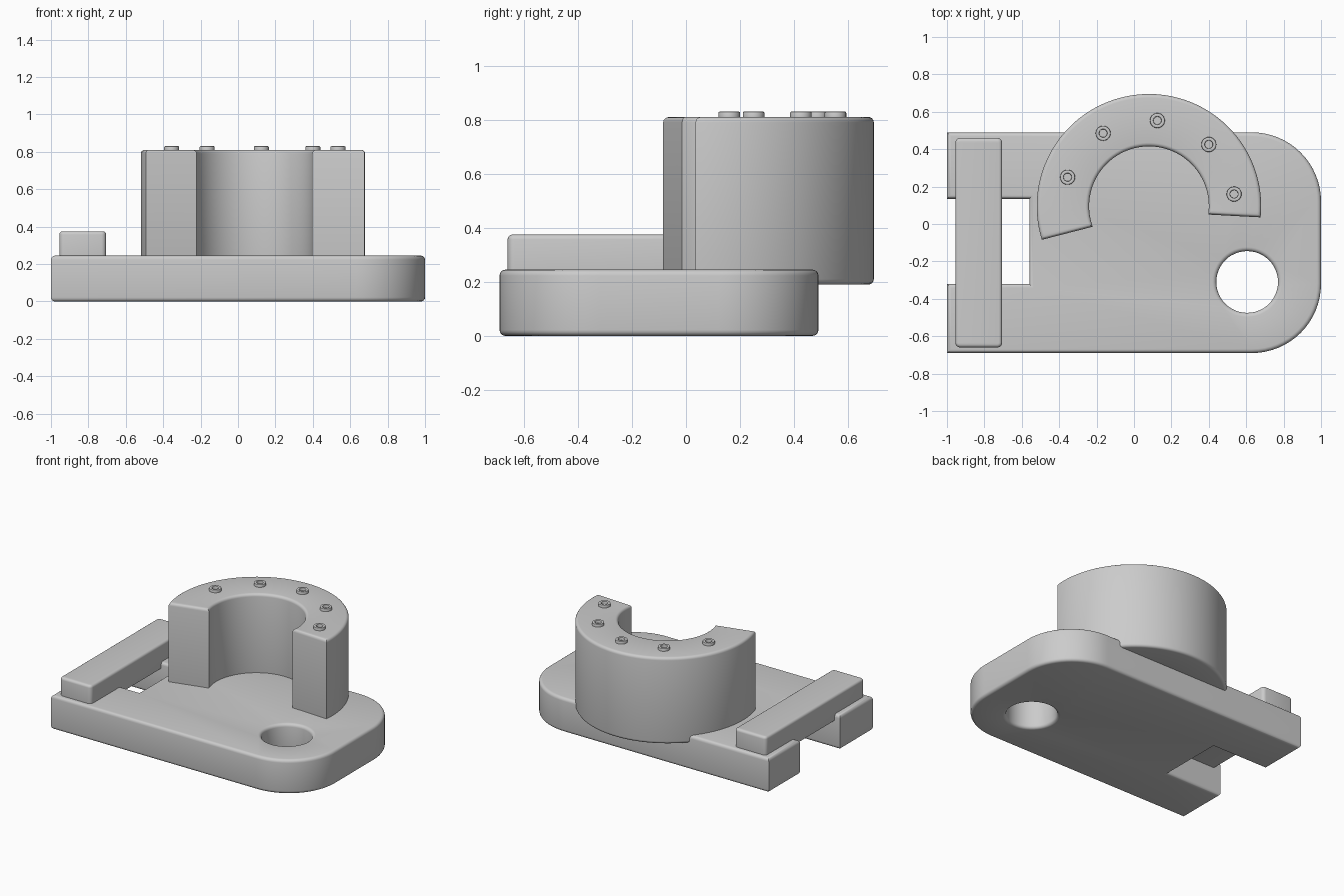
import bpy, bmesh
from math import sin, cos, pi, radians
from mathutils import Vector

if "Cube" in bpy.data.objects:
    bpy.data.objects.remove(bpy.data.objects["Cube"])


def arc(cx, cy, r, a0, a1, n):
    """Points on an arc, angles in degrees."""
    return [(cx + r * cos(radians(a0 + (a1 - a0) * i / n)),
             cy + r * sin(radians(a0 + (a1 - a0) * i / n))) for i in range(n + 1)]


def circle(cx, cy, r, n, hole=False):
    pts = arc(cx, cy, r, 0, 360, n)[:-1]
    return pts[::-1] if hole else pts


def inset(loop, d):
    """Mitred inset towards the left side of each edge."""
    out = []
    for i, p in enumerate(loop):
        p = Vector(p)
        e0 = (p - Vector(loop[i - 1])).normalized()
        e1 = (Vector(loop[(i + 1) % len(loop)]) - p).normalized()
        n0, n1 = Vector((-e0.y, e0.x)), Vector((-e1.y, e1.x))
        out.append(p + (n0 + n1) * (d / (1 + n0.dot(n1))))
    return out


def slab(name, loops, z0, z1, bevel, segs=4):
    """Prism with rounded rims; outer loop runs CCW, hole loops run CW."""
    steps = [pi / 2 * i / segs for i in range(segs + 1)]
    profile = [(bevel * (1 - sin(a)), z0 + bevel * (1 - cos(a))) for a in steps]
    profile += [(d, z0 + z1 - z) for d, z in reversed(profile)]
    bm = bmesh.new()
    caps = [[], []]
    for loop in loops:
        rings = [[bm.verts.new((p[0], p[1], z)) for p in inset(loop, d)]
                 for d, z in profile]
        n = len(loop)
        for a, b in zip(rings, rings[1:]):
            for i in range(n):
                j = (i + 1) % n
                bm.faces.new((a[i], a[j], b[j], b[i]))
        for cap, ring in zip(caps, (rings[0], rings[-1])):
            cap += [bm.edges.get((ring[i - 1], ring[i])) for i in range(n)]
    for cap in caps:
        bmesh.ops.triangle_fill(bm, edges=cap, use_beauty=True)
    bmesh.ops.recalc_face_normals(bm, faces=bm.faces)
    mesh = bpy.data.meshes.new(name)
    bm.to_mesh(mesh)
    bm.free()
    ob = bpy.data.objects.new(name, mesh)
    bpy.context.collection.objects.link(ob)
    bpy.ops.object.select_all(action='DESELECT')
    ob.select_set(True)
    bpy.context.view_layer.objects.active = ob
    bpy.ops.object.shade_smooth_by_angle(angle=radians(35))
    return ob


# Base plate: rounded right corners, open slot at the left, round hole
R = 0.37
outline = ([(-1, -0.69)] + arc(1 - R, -0.69 + R, R, -90, 0, 16)
           + arc(1 - R, 0.49 - R, R, 0, 90, 16)
           + [(-1, 0.49), (-1, 0.135), (-0.56, 0.135), (-0.56, -0.32), (-1, -0.32)])
slab("base_plate", [outline, circle(0.605, -0.31, 0.165, 48, True)], 0, 0.245, 0.022)

# Cross bar over the slot
x0, x1, y0, y1, r = -0.955, -0.705, -0.66, 0.46, 0.025
bar = (arc(x1 - r, y0 + r, r, -90, 0, 4) + arc(x1 - r, y1 - r, r, 0, 90, 4)
       + arc(x0 + r, y1 - r, r, 90, 180, 4) + arc(x0 + r, y0 + r, r, 180, 270, 4))
slab("cross_bar", [bar], 0.19, 0.375, 0.018)

# Curved wall, overhanging the back of the plate
wall = arc(0.08, 0.095, 0.6, -5.7, 197.4, 64) + arc(0.08, 0.095, 0.32, 200, -8, 56)
slab("curved_wall", [wall], 0.19, 0.81, 0.02)

# Ring studs on top of the wall
for i, (x, y) in enumerate([(-0.355, 0.25), (-0.165, 0.485), (0.125, 0.553),
                            (0.40, 0.425), (0.535, 0.16)]):
    slab(f"ring_stud_{i + 1}", [circle(x, y, 0.04, 24), circle(x, y, 0.021, 24, True)],
         0.79, 0.83, 0.005, 2)
